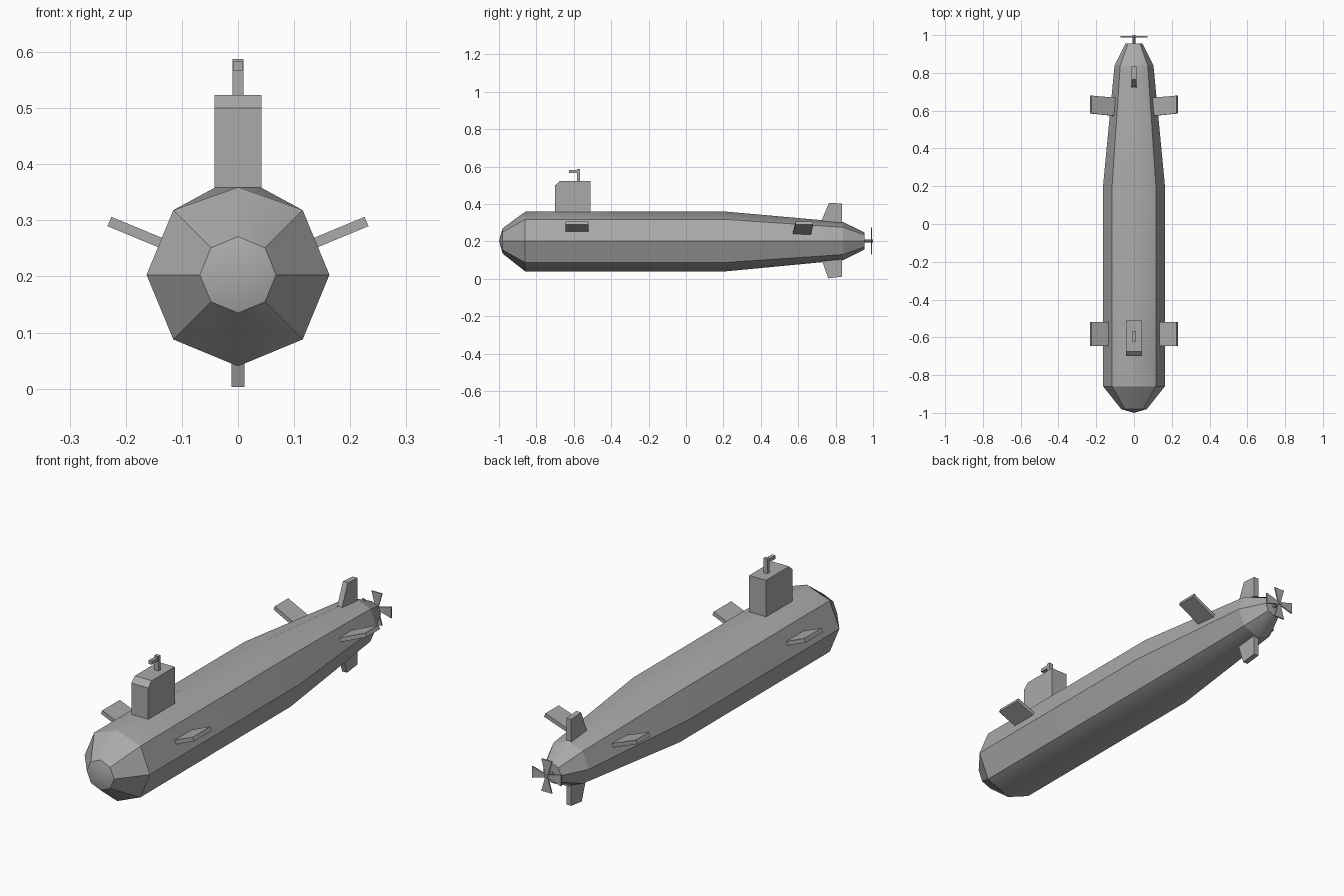
import bpy, bmesh, math
from mathutils import Matrix, Vector

if "Cube" in bpy.data.objects:
    bpy.data.objects.remove(bpy.data.objects["Cube"])

ZC = 0.203  # height of the hull axis

grey = bpy.data.materials.new("hull grey")
grey.diffuse_color = (0.40, 0.40, 0.40, 1)
grey.use_nodes = True
grey.node_tree.nodes["Principled BSDF"].inputs["Base Color"].default_value = grey.diffuse_color


def finish(name, bm):
    bmesh.ops.recalc_face_normals(bm, faces=bm.faces)
    me = bpy.data.meshes.new(name)
    bm.to_mesh(me)
    bm.free()
    me.materials.append(grey)
    ob = bpy.data.objects.new(name, me)
    bpy.context.collection.objects.link(ob)
    return ob


def prism(name, outline, depth, place):
    """Extrude a 2D outline symmetrically; place maps (u, v, w) to a position."""
    bm = bmesh.new()
    ends = [[bm.verts.new(place(u, v, w)) for u, v in outline]
            for w in (-depth, depth)]
    bm.faces.new(ends[0])
    bm.faces.new(ends[1][::-1])
    n = len(outline)
    for i in range(n):
        j = (i + 1) % n
        bm.faces.new((ends[0][i], ends[0][j], ends[1][j], ends[1][i]))
    return finish(name, bm)


def side(u, v, w):
    # outline drawn in y and z, thickness across x
    return Vector((w, u, v))


# Octagonal hull: y, radius, half width of the flat deck, top height
stations = [(-0.98, 0.068, 0, 0.068), (-0.86, 0.163, 0, 0.156),
            (-0.70, 0.163, 0.04, 0.156), (-0.51, 0.163, 0.04, 0.156),
            (-0.37, 0.163, 0, 0.156), (0.21, 0.163, 0, 0.157),
            (0.84, 0.103, 0, 0.101), (0.955, 0.045, 0, 0.045)]
bm = bmesh.new()
rings = []
for y, r, w, top in stations:
    pts = [(w, top), (-w, top)]
    for k in range(3, 10):
        a = k * math.pi / 4
        pts.append((r * math.cos(a), r * math.sin(a)))
    rings.append([bm.verts.new((x, y, ZC + z)) for x, z in pts])
for a, b in zip(rings, rings[1:]):
    for i in range(9):
        j = (i + 1) % 9
        bm.faces.new((a[i], a[j], b[j], b[i]))
tip = bm.verts.new((0, -1.0, ZC))
for i in range(9):
    bm.faces.new((rings[0][i], rings[0][(i + 1) % 9], tip))
bm.faces.new(rings[-1])
bmesh.ops.remove_doubles(bm, verts=bm.verts, dist=0.0005)
bmesh.ops.recalc_face_normals(bm, faces=bm.faces)
for f in bm.faces:
    f.smooth = True
# Sharp chines and shoulder rings; the keel and deck centre lines stay soft
for e in bm.edges:
    p, q = (v.co for v in e.verts)
    centre = abs(p.x) < 0.001 and abs(q.x) < 0.001
    ring = abs(p.y - q.y) < 0.001 and any(
        abs(p.y - y) < 0.001 for y in (-0.98, -0.86, 0.84, 0.955))
    chine = e.calc_face_angle(0) > math.radians(31) and p.y > -0.99 and q.y > -0.99
    if ring or (chine and not centre):
        e.smooth = False
finish("hull", bm)

# Sail with chamfered front edge
prism("sail", [(-0.70, 0.32), (-0.51, 0.32), (-0.51, 0.523),
               (-0.675, 0.523), (-0.70, 0.50)], 0.042, side)

# Periscope post and forward head
prism("periscope_post", [(-0.582, 0.515), (-0.566, 0.515), (-0.566, 0.588),
                         (-0.582, 0.588)], 0.010, side)
prism("periscope_head", [(-0.625, 0.567), (-0.58, 0.567), (-0.58, 0.583),
                         (-0.625, 0.583)], 0.008, side)

# Tail rudders
prism("upper_rudder", [(0.715, 0.29), (0.835, 0.27), (0.835, 0.402),
                       (0.765, 0.407)], 0.012, side)
prism("lower_rudder", [(0.72, 0.12), (0.835, 0.13), (0.835, 0.012),
                       (0.76, 0.003)], 0.012, side)

# Diving planes, radial at 22.5 degrees on both sides
ANG = math.radians(22.5)
planes = {"bow_plane": [(0.13, -0.645), (0.248, -0.645), (0.248, -0.52), (0.13, -0.52)],
          "stern_plane": [(0.09, 0.57), (0.248, 0.585), (0.248, 0.68), (0.09, 0.667)]}
for name, outline in planes.items():
    for s, label in ((1, "right"), (-1, "left")):
        def tilted(u, v, w, s=s):
            return Vector((s * (u * math.cos(ANG) - w * math.sin(ANG)), v,
                           ZC + u * math.sin(ANG) + w * math.cos(ANG)))
        prism(f"{name}_{label}", outline, 0.009, tilted)

# Propeller shaft
bm = bmesh.new()
bmesh.ops.create_cone(bm, cap_ends=True, segments=8, radius1=0.008, radius2=0.008,
                      depth=0.055, matrix=Matrix.Translation((0, 0.9725, ZC))
                      @ Matrix.Rotation(math.pi / 2, 4, 'X'))
finish("propeller_shaft", bm)

# Four flaring propeller blades
for k in range(4):
    rot = Matrix.Rotation(k * math.pi / 2, 3, 'Y')

    def blade(u, v, w, rot=rot):
        return rot @ Vector((u, 0.991 + w, v)) + Vector((0, 0, ZC))
    prism(f"propeller_blade_{k + 1}", [(-0.005, 0), (0.005, 0), (0.026, 0.072),
                                       (-0.026, 0.072)], 0.003, blade)
